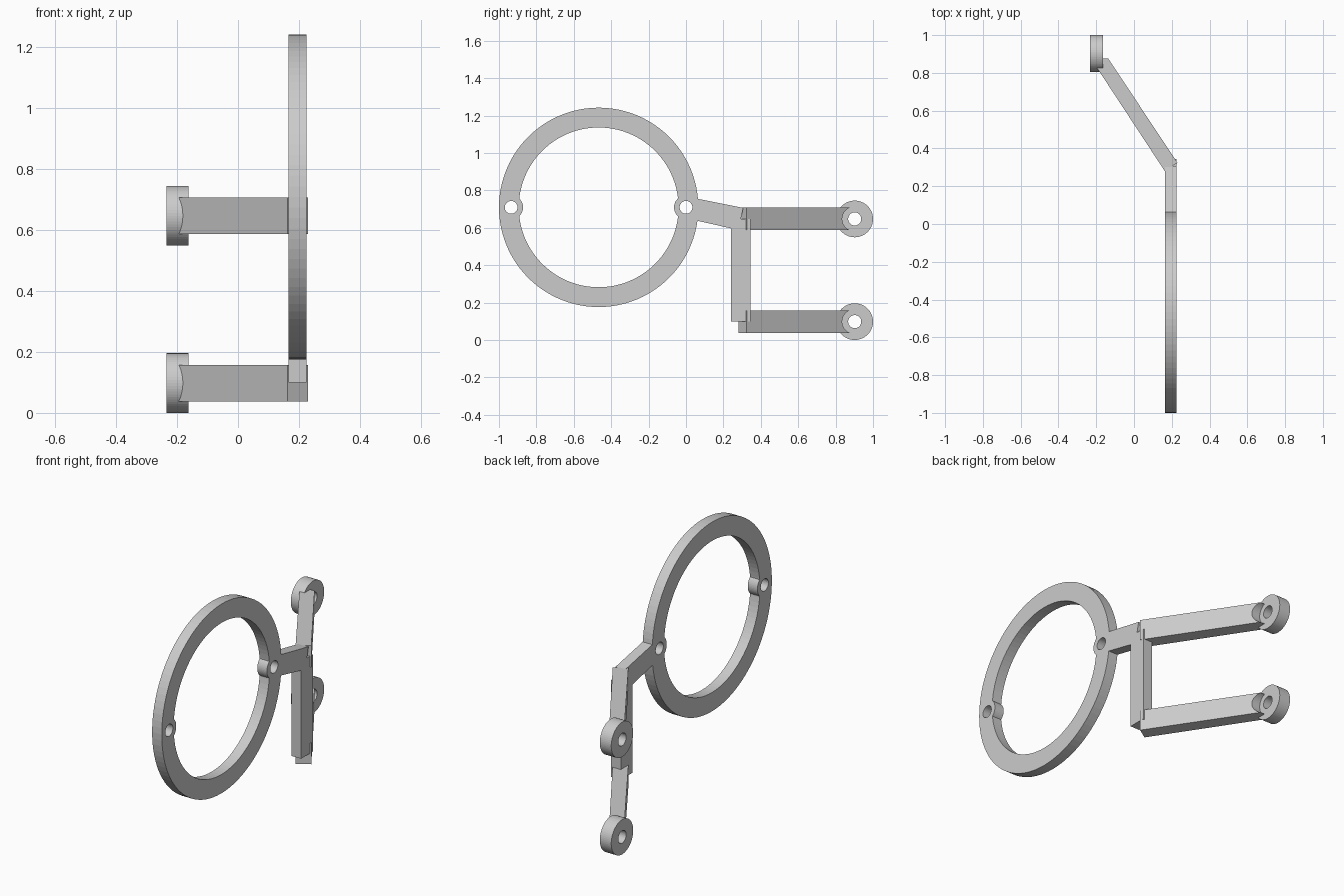
import bpy, bmesh, math
from mathutils import Vector

if "Cube" in bpy.data.objects:
    bpy.data.objects.remove(bpy.data.objects["Cube"])

X0, X1 = 0.165, 0.225          # plate thickness range
XM, XT = (X0 + X1) / 2, X1 - X0
ARM_Z = (0.098, 0.647)         # heights of the two lugs
RING = (-0.467, 0.709)         # ring centre (y, z)


def prism(name, pts, shift):
    """Extrude a closed 3D outline along a vector."""
    bm = bmesh.new()
    face = bm.faces.new([bm.verts.new(p) for p in pts])
    ext = bmesh.ops.extrude_face_region(bm, geom=[face])
    verts = [v for v in ext["geom"] if isinstance(v, bmesh.types.BMVert)]
    bmesh.ops.translate(bm, vec=Vector(shift), verts=verts)
    bmesh.ops.recalc_face_normals(bm, faces=bm.faces)
    me = bpy.data.meshes.new(name)
    bm.to_mesh(me)
    bm.free()
    ob = bpy.data.objects.new(name, me)
    bpy.context.collection.objects.link(ob)
    return ob


def disc(name, y, z, r, x=XM, depth=XT, n=48):
    """Cylinder lying along x."""
    pts = [(x - depth / 2, y + r * math.cos(math.tau * i / n),
            z + r * math.sin(math.tau * i / n)) for i in range(n)]
    return prism(name, pts, (depth, 0, 0))


def plate(name, yz):
    return prism(name, [(X0, y, z) for y, z in yz], (XT, 0, 0))


def boolean(ob, other, op):
    mod = ob.modifiers.new(op, 'BOOLEAN')
    mod.operation, mod.object, mod.solver = op, other, 'EXACT'
    other.hide_render = True
    bpy.context.view_layer.objects.active = ob
    bpy.ops.object.modifier_apply(modifier=mod.name)
    bpy.data.objects.remove(other)


# Ring with two screw bosses
frame = disc("ring_frame", *RING, 0.533, n=96)
boolean(frame, disc("cut", *RING, 0.427, depth=0.2, n=96), 'DIFFERENCE')
for y in (-0.935, 0.0):
    boolean(frame, disc("boss", y, RING[1], 0.064), 'UNION')

# Sloping neck and upright bar
boolean(frame, plate("neck", [(0.035, 0.760), (0.306, 0.706),
                              (0.280, 0.588), (0.035, 0.643)]), 'UNION')
boolean(frame, plate("upright", [(0.24, 0.10), (0.345, 0.10),
                                 (0.345, 0.647), (0.24, 0.647)]), 'UNION')
for y in (-0.935, 0.0):
    boolean(frame, disc("hole", y, RING[1], 0.034, depth=0.2), 'DIFFERENCE')

# Angled arms ending in pierced lugs
for tag, z in zip(("lower", "upper"), ARM_Z):
    outline = [(0.163, 0.28), (0.230, 0.324), (-0.139, 0.88), (-0.231, 0.88)]
    arm = prism(tag + "_arm", [(x, y, z - 0.06) for x, y in outline], (0, 0, 0.12))
    boolean(arm, disc("cut", 0.9, z, 0.065, x=-0.2, depth=0.3), 'DIFFERENCE')
    lug = disc(tag + "_lug", 0.902, z, 0.098, x=-0.1985, depth=0.071, n=64)
    boolean(lug, disc("hole", 0.902, z, 0.035, x=-0.2, depth=0.3), 'DIFFERENCE')
